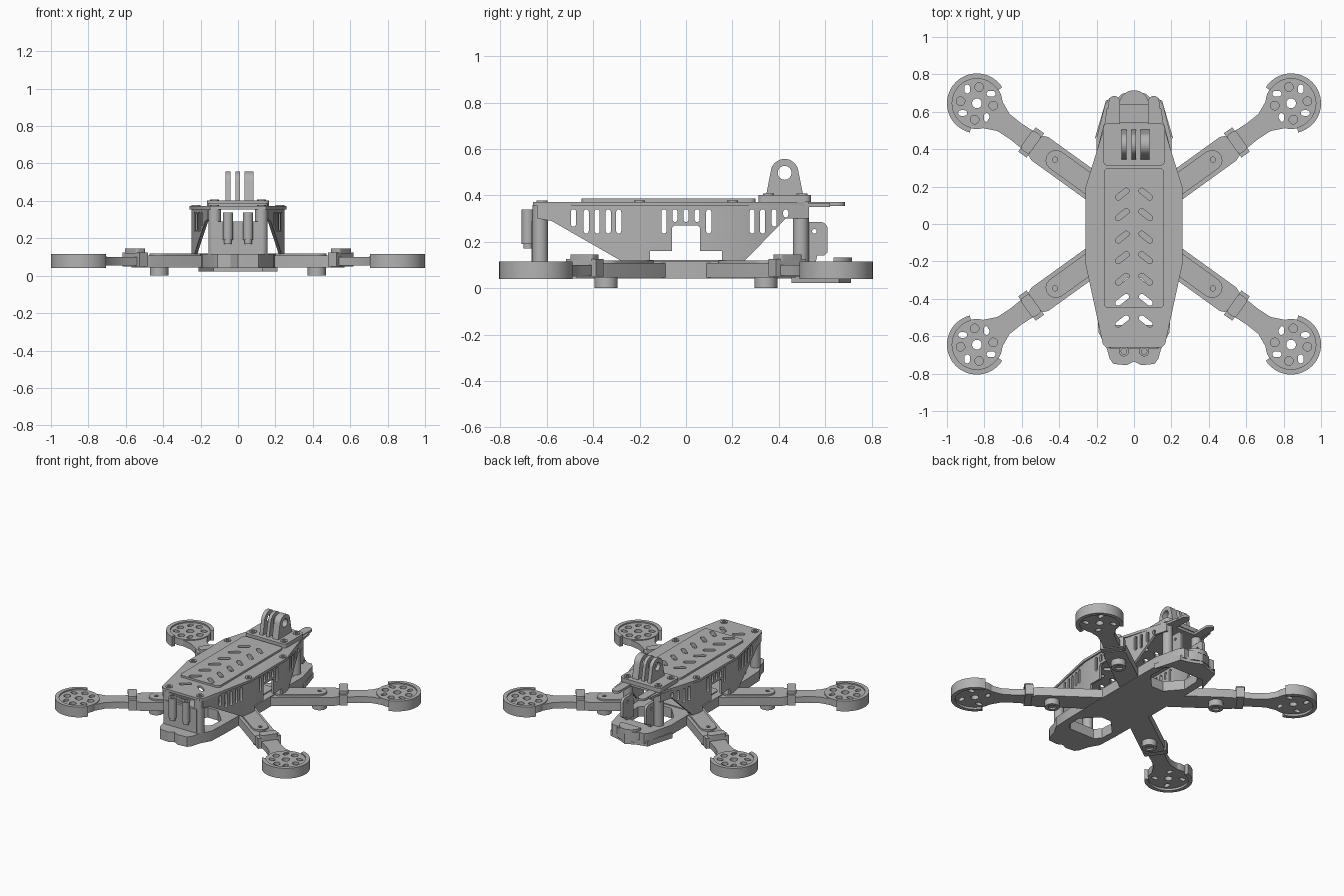
import bpy, bmesh
from math import sin, cos, pi, radians, atan2, hypot
from mathutils import Matrix, Vector

if "Cube" in bpy.data.objects:
    bpy.data.objects.remove(bpy.data.objects["Cube"])

GREY = (0.45, 0.45, 0.45, 1)
grey = bpy.data.materials.new("frame grey")
grey.use_nodes = True
grey.diffuse_color = GREY
grey.node_tree.nodes["Principled BSDF"].inputs["Base Color"].default_value = GREY

FLAT = Matrix.Identity(4)
SIDE = Matrix(((0, 0, 1, 0), (1, 0, 0, 0), (0, 1, 0, 0), (0, 0, 0, 1)))  # profile in y/z
ONE, PAIR = [(1, 1)], [(1, 1), (-1, 1)]
QUAD = [(1, 1), (-1, 1), (1, -1), (-1, -1)]
parts = []


# --- 2D outline helpers ---
def arc(x, y, r, a0=0, a1=360, n=24):
    full = abs(a1 - a0) >= 360
    steps = n if full else n - 1
    return [(x + r * cos(radians(a0 + (a1 - a0) * i / steps)),
             y + r * sin(radians(a0 + (a1 - a0) * i / steps))) for i in range(n)]


def slot(x, y, length, width, angle=0):
    r, h = width / 2, (length - width) / 2
    dx, dy = h * cos(radians(angle)), h * sin(radians(angle))
    return (arc(x + dx, y + dy, r, angle - 90, angle + 90, 8)
            + arc(x - dx, y - dy, r, angle + 90, angle + 270, 8))


def rounded(x0, x1, y0, y1, r=0.0):
    if not r:
        return [(x0, y0), (x1, y0), (x1, y1), (x0, y1)]
    return (arc(x1 - r, y1 - r, r, 0, 90, 6) + arc(x0 + r, y1 - r, r, 90, 180, 6)
            + arc(x0 + r, y0 + r, r, 180, 270, 6) + arc(x1 - r, y0 + r, r, 270, 360, 6))


def mirrored(half):
    return half + [(-x, y) for x, y in reversed(half) if x > 1e-5]


# --- extrude an outline with holes, then repeat it by symmetry ---
def solid(name, loops, low, high, matrix=FLAT, copies=ONE, shape=None):
    curve = bpy.data.curves.new(name + " outline", "CURVE")
    curve.dimensions, curve.fill_mode = "2D", "BOTH"
    curve.extrude = (high - low) / 2
    for loop in loops:
        spline = curve.splines.new("POLY")
        spline.points.add(len(loop) - 1)
        for point, (x, y) in zip(spline.points, loop):
            point.co = (x, y, 0, 1)
        spline.use_cyclic_u = True
    temp = bpy.data.objects.new("outline", curve)
    flat = bpy.data.meshes.new_from_object(temp)
    bpy.data.objects.remove(temp)
    bpy.data.curves.remove(curve)
    bm = bmesh.new()
    bm.from_mesh(flat)
    bpy.data.meshes.remove(flat)
    bmesh.ops.remove_doubles(bm, verts=bm.verts, dist=1e-5)
    bmesh.ops.recalc_face_normals(bm, faces=bm.faces)
    bm.transform(matrix @ Matrix.Translation((0, 0, (low + high) / 2)))
    if shape:
        shape(bm)
    for sx, sy in copies:
        copy = bm.copy()
        copy.transform(Matrix.Diagonal((sx, sy, 1, 1)))
        if sx * sy < 0:
            bmesh.ops.reverse_faces(copy, faces=copy.faces)
        mesh = bpy.data.meshes.new(name)
        copy.to_mesh(mesh)
        copy.free()
        mesh.materials.append(grey)
        obj = bpy.data.objects.new(name, mesh)
        bpy.context.collection.objects.link(obj)
        parts.append(obj)
    bm.free()


# --- arms, built along local x from the hub, then repeated four times ---
HUB, MOTOR = Vector((0, 0.04)), Vector((0.84, 0.645))
REACH = (MOTOR - HUB).length
ARM = Matrix.Translation((0, 0.04, 0)) @ Matrix.Rotation(
    atan2(MOTOR.y - HUB.y, MOTOR.x), 4, "Z")


def arm_part(name, loops, low, high):
    solid(name, loops, low, high, ARM, QUAD)


def strip(half):
    return half + [(x, -y) for x, y in reversed(half)]


arm_part("arm_inner", [strip([(0.0, 0.077), (0.62, 0.077), (0.66, 0.06)])], 0.045, 0.108)
arm_part("arm_outer", [strip([(0.6, 0.062), (0.78, 0.052), (0.86, 0.056), (REACH - 0.1, 0.09)])],
         0.055, 0.1)
arm_part("arm_cover", [slot(0.39, 0, 0.36, 0.11), arc(0.52, 0, 0.014, n=12)], 0.1, 0.12)
arm_part("landing_foot", [arc(0.52, 0, 0.05), arc(0.52, 0, 0.026)], 0.0, 0.05)
arm_part("foot_bolt", [arc(0.52, 0, 0.03)], 0.012, 0.05)
arm_part("arm_clip", [rounded(0.65, 0.705, -0.08, 0.08)], 0.05, 0.125)
arm_part("arm_clip_top", [rounded(0.65, 0.71, -0.06, 0.06, 0.015)], 0.12, 0.145)

through = [arc(REACH, 0, 0.026)] + [
    slot(REACH + 0.092 * cos(a), 0.092 * sin(a), 0.048, 0.03, 54 + k * 90)
    for k in range(4) for a in [radians(20 + 90 * k)]]
blind = [arc(REACH + 0.088 * cos(a), 0.088 * sin(a), 0.023, n=16)
         for k in range(4) for a in [radians(62 + 90 * k)]]
arm_part("motor_mount_base", [arc(REACH, 0, 0.137, n=48)] + through, 0.055, 0.075)
arm_part("motor_mount_top", [arc(REACH, 0, 0.137, n=48)] + through + blind, 0.075, 0.106)
arm_part("motor_guard", [arc(REACH, 0, 0.16, -112, 112, 40) + arc(REACH, 0, 0.132, 112, -112, 40)],
         0.04, 0.115)

# --- base with bumpers and weight-saving openings ---
base = mirrored([(0, -0.735), (0.04, -0.755), (0.11, -0.748), (0.13, -0.72), (0.15, -0.65),
                 (0.19, -0.58), (0.197, -0.44), (0.2, -0.2), (0.2, 0.46), (0.185, 0.52),
                 (0.155, 0.64), (0.13, 0.675), (0.09, 0.67), (0.065, 0.695), (0, 0.715)])
front_gap = mirrored([(0.04, -0.29), (0.145, -0.4), (0.14, -0.5), (0.1, -0.54)])
rear_gap = mirrored([(0.05, 0.24), (0.145, 0.35), (0.14, 0.48), (0.1, 0.54)])
solid("base_frame", [base, front_gap, rear_gap], 0.042, 0.115)
solid("rear_bumper_skid", [mirrored([(0.13, 0.55), (0.21, 0.455), (0.15, 0.66), (0.07, 0.68),
                                     (0, 0.712)])], 0.022, 0.06)
solid("rear_bumper_lobe", [arc(0, 0.635, 0.08, 0, 180)], 0.1, 0.132)
solid("centre_clamp", [rounded(-0.15, 0.15, -0.17, 0.21, 0.03)], 0.11, 0.122)

# --- side panels, bent to follow the top plate ---
SLOT_LOW = 0.235
edge = [(-0.64, 0.358), (-0.64, 0.3), (-0.58, 0.29), (-0.275, 0.115), (-0.155, 0.115),
        (-0.155, 0.16), (-0.06, 0.16), (-0.06, 0.26), (-0.05, 0.27), (0.05, 0.27),
        (0.06, 0.26), (0.06, 0.16), (0.155, 0.16), (0.155, 0.115), (0.25, 0.115),
        (0.43, 0.3), (0.53, 0.3), (0.53, 0.358)]
vents = [(-0.485, 0.265), (-0.43, SLOT_LOW), (-0.383, SLOT_LOW), (-0.335, SLOT_LOW),
         (-0.29, SLOT_LOW), (-0.095, SLOT_LOW), (-0.048, 0.285), (0, 0.285), (0.048, 0.285),
         (0.098, SLOT_LOW), (0.285, SLOT_LOW), (0.33, SLOT_LOW), (0.38, 0.265), (0.43, 0.305)]


def bend(bm):
    for y in (-0.2, 0.2):
        bmesh.ops.bisect_plane(bm, geom=bm.verts[:] + bm.edges[:] + bm.faces[:],
                               plane_co=(0, y, 0), plane_no=(0, 1, 0))
    for v in bm.verts:
        fall = 0.19 if v.co.y < 0 else 0.26
        v.co.x += 0.24 - fall * max(0, abs(v.co.y) - 0.2)


solid("side_panel", [edge] + [slot(y, (low + 0.34) / 2, 0.34 - low, 0.022, 90)
                              for y, low in vents], -0.008, 0.008, SIDE, PAIR, bend)

# --- top plate, raised deck and slots ---
slots = [slot(s * 0.063, y, 0.085, 0.03, s * -38)
         for y in (0.16, 0.05, -0.07, -0.18, -0.295, -0.405, -0.52) for s in (-1, 1)]
outline = mirrored([(0.15, -0.66), (0.167, -0.64), (0.258, -0.22), (0.258, 0.2),
                    (0.165, 0.5), (0.15, 0.53)])
solid("top_plate", [outline] + slots, 0.354, 0.372)
solid("raised_deck", [rounded(-0.16, 0.16, -0.45, 0.3, 0.025)] + slots[:-2], 0.372, 0.386)
solid("antenna_prong", [slot(0.105, 0.57, 0.23, 0.06, 90)], 0.354, 0.371, copies=PAIR)
solid("prong_brace", [[(0.13, 0.45), (0.17, 0.45), (0.145, 0.62), (0.13, 0.62)]],
      0.35, 0.366, copies=PAIR)


def bolt(x, y, z):
    solid("bolt", [arc(x, y, 0.024, n=16), arc(x, y, 0.012, n=6)], z, z + 0.008, copies=PAIR)


for x, y, z in [(0.125, 0.5, 0.4), (0.125, 0.355, 0.4), (0.225, 0.2, 0.37),
                (0.225, -0.2, 0.37), (0.125, -0.62, 0.37)]:
    bolt(x, y, z)

# --- action camera mount with three ears ---
solid("camera_mount_base", [rounded(-0.165, 0.165, 0.312, 0.538, 0.025)], 0.372, 0.402)
ear = [(0.345, 0.4), (0.505, 0.4)] + arc(0.425, 0.497, 0.06, 5, 175, 16)
for low, high in [(-0.067, -0.04), (-0.013, 0.01), (0.035, 0.084)]:
    solid("camera_mount_ear", [ear, arc(0.425, 0.497, 0.03, n=16)], low, high, SIDE)

# --- posts, front plate and antenna tubes ---
for y in (-0.628, 0.495):
    solid("standoff_post", [arc(0.125, y, 0.034)], 0.11, 0.358, copies=PAIR)
solid("front_plate", [rounded(-0.13, 0.13, -0.665, -0.645)], 0.11, 0.29)
solid("antenna_tube", [arc(0.054, -0.681, 0.027), arc(0.054, -0.681, 0.015, n=16)],
      0.19, 0.338, copies=PAIR)
solid("antenna_tube_tip", [arc(0.054, -0.681, 0.02)], 0.17, 0.2, copies=PAIR)

# --- rear camera brackets ---
bracket = [(0.49, 0.115), (0.56, 0.115), (0.565, 0.14), (0.595, 0.14), (0.61, 0.155)] + \
    arc(0.58, 0.255, 0.03, 0, 90, 6) + [(0.49, 0.285)]
solid("rear_bracket", [bracket, arc(0.553, 0.245, 0.01, n=12)], 0.085, 0.105, SIDE, PAIR)

# --- smooth curved walls, keep edges sharp ---
bpy.ops.object.select_all(action="DESELECT")
for obj in parts:
    obj.select_set(True)
bpy.context.view_layer.objects.active = parts[0]
bpy.ops.object.shade_smooth_by_angle(angle=radians(30))
